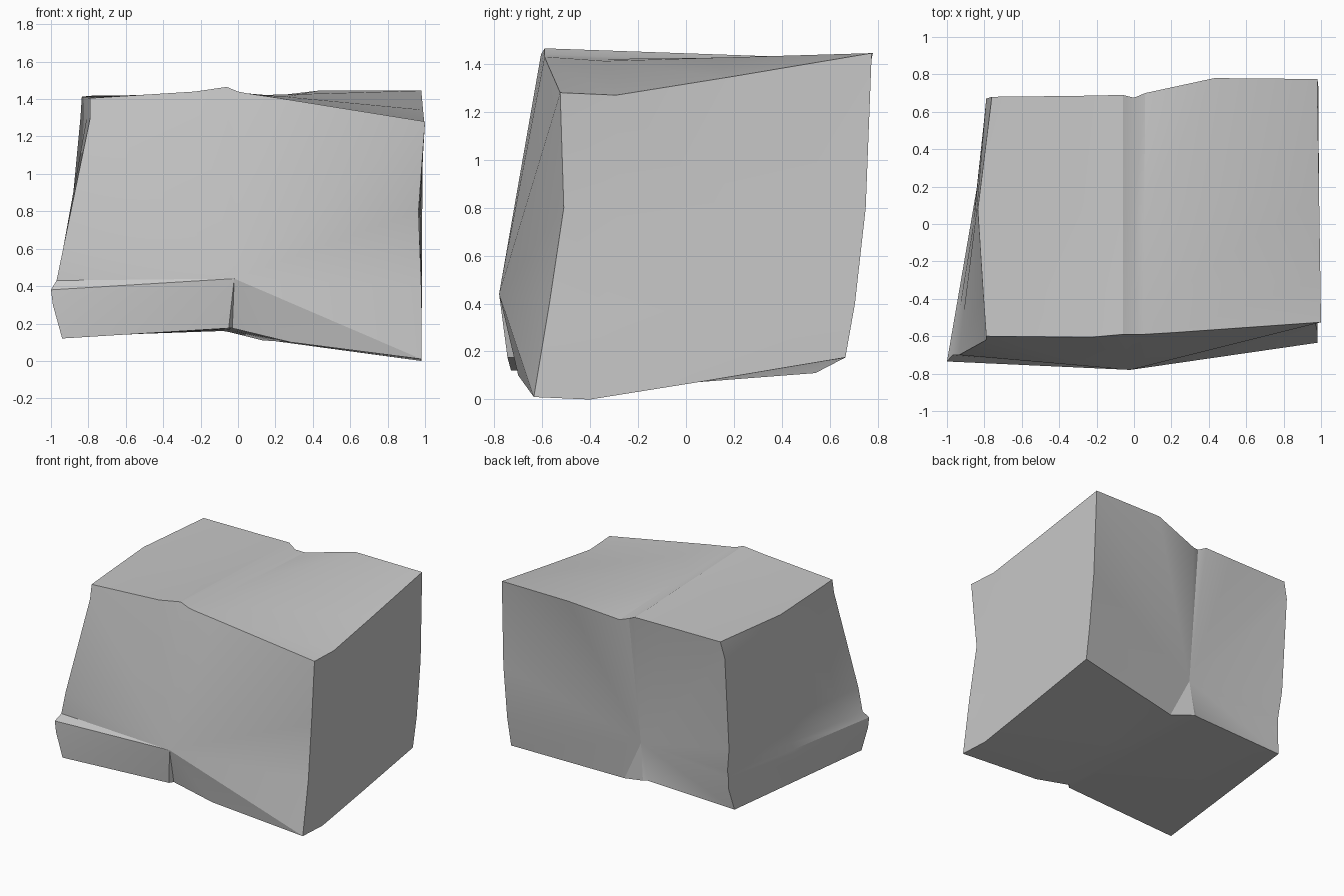
import bpy
import bmesh
import math
from mathutils import Vector

default_cube = bpy.data.objects.get("Cube")
if default_cube:
    bpy.data.objects.remove(default_cube, do_unlink=True)

# Plain stone grey
stone_grey = bpy.data.materials.new("stone_grey")
stone_grey.use_nodes = True
colour = (0.58, 0.58, 0.58, 1)
stone_grey.diffuse_color = colour
stone_grey.node_tree.nodes["Principled BSDF"].inputs["Base Color"].default_value = colour

# Outline stations, each a front rim point paired with its back rim point
top_edge = [
    ((-.79, -.6, 1.405), (-.76, .68, 1.42)),
    ((-.23, -.605, 1.44), (-.3, .685, 1.42)),
    ((-.06, -.59, 1.465), (-.06, .69, 1.42)),
    ((0, -.59, 1.44), (0, .675, 1.39)),
    ((.05, -.59, 1.43), (.06, .7, 1.375)),
    ((.22, -.58, 1.405), (.43, .78, 1.445)),
]
right_edge = [
    ((1, -.525, 1.28), (.98, .775, 1.445)),
    ((.965, -.51, .8), (.985, .75, .8)),
    ((.98, -.57, .4), (.985, .705, .4)),
]
bottom_edge = [
    ((.98, -.635, .01), (.98, .665, .175)),
    ((.28, -.7, .1), (.13, .54, .11)),
    ((-.03, -.715, .175), (-.05, .58, .155)),
    ((-.05, -.745, .175), (-.08, .57, .16)),
]
left_edge = [
    ((-.94, -.73, .12), (-.8, .57, .135)),
    ((-.99, -.735, .3), (-.77, .6, .3)),
    ((-1, -.735, .38), (-.77, .6, .38)),
    ((-.97, -.7, .43), (-.77, .61, .43)),
    ((-.935, -.7, .6), (-.79, .62, .6)),
    ((-.79, -.62, 1.3), (-.79, .67, 1.3)),
]
stations = top_edge + right_edge + bottom_edge + left_edge


def inner_ring(bm, depth, sag, bulge):
    """Ring part-way back; the right wall sags and the upper left wall bulges."""
    ring = []
    for front, back in stations:
        point = Vector(front).lerp(Vector(back), depth)
        if point.x > .9:
            point.z -= sag
        elif point.x < -.7:
            point.x -= bulge * max(0, point.z - .6)
        ring.append(bm.verts.new(point))
    return ring


def bridge(bm, ring_a, ring_b):
    """Join two rings with a band of quads."""
    count = len(ring_a)
    for i in range(count):
        j = (i + 1) % count
        bm.faces.new((ring_a[i], ring_a[j], ring_b[j], ring_b[i]))


def fan(bm, ring, centre):
    """Close a ring with creased triangles meeting at one point."""
    hub = bm.verts.new(centre)
    for i, vert in enumerate(ring):
        bm.faces.new((vert, ring[(i + 1) % len(ring)], hub))


# Block of stone: four rings from front to back, closed by creased ends
bm = bmesh.new()
rings = [
    [bm.verts.new(front) for front, back in stations],
    inner_ring(bm, .18, .04, .027),
    inner_ring(bm, .53, .025, .075),
    [bm.verts.new(back) for front, back in stations],
]
for near, far in zip(rings, rings[1:]):
    bridge(bm, near, far)
fan(bm, rings[0], (-.02, -.78, .44))
fan(bm, rings[-1], (-.02, .56, .42))
bmesh.ops.recalc_face_normals(bm, faces=bm.faces)

mesh = bpy.data.meshes.new("stone_block")
bm.to_mesh(mesh)
bm.free()
mesh.materials.append(stone_grey)
stone_block = bpy.data.objects.new("stone_block", mesh)
bpy.context.collection.objects.link(stone_block)

# Smooth faces with sharp rims
bpy.ops.object.select_all(action="DESELECT")
stone_block.select_set(True)
bpy.context.view_layer.objects.active = stone_block
bpy.ops.object.shade_smooth_by_angle(angle=math.radians(20))
